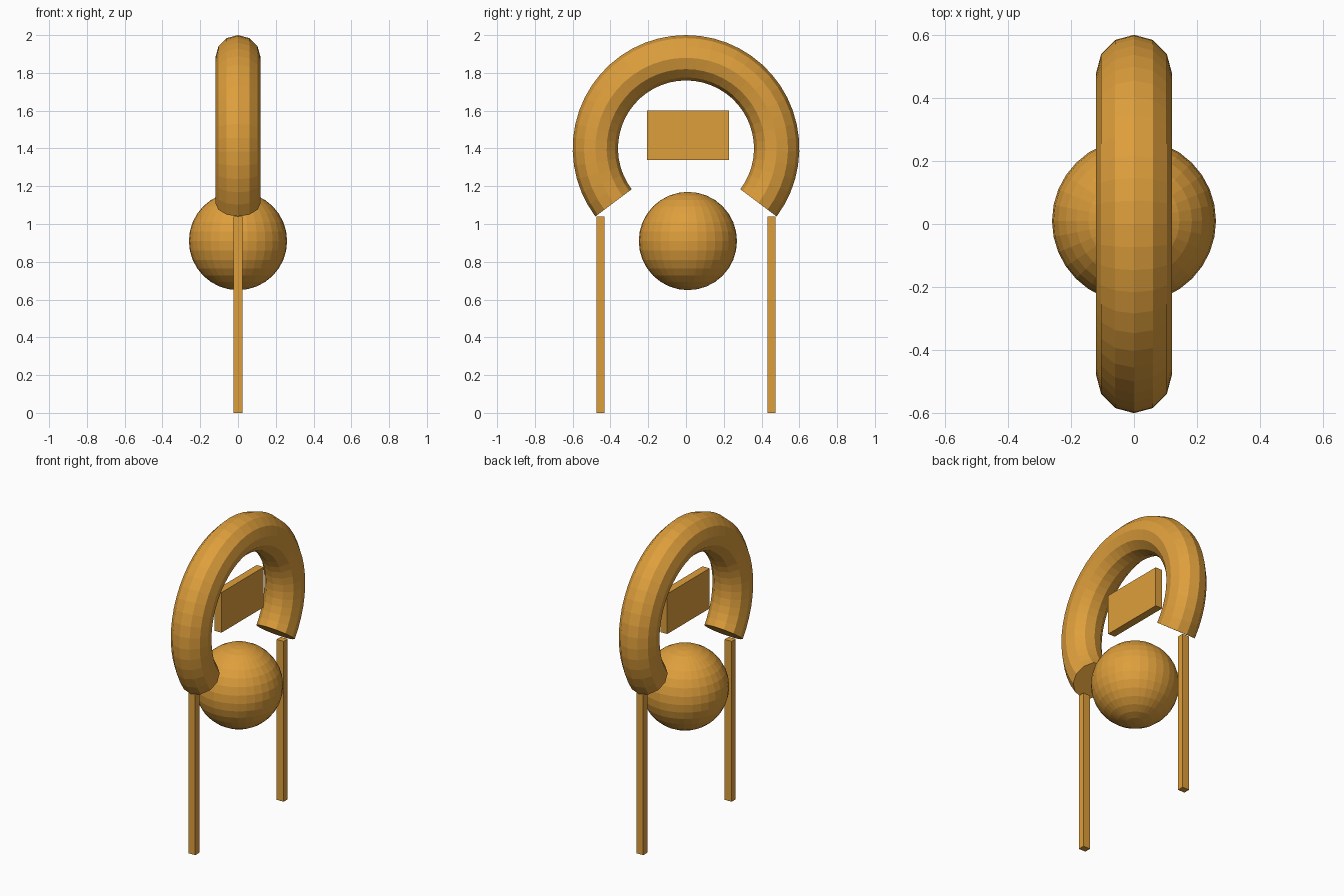
import bpy, bmesh, math
from mathutils import Vector

if "Cube" in bpy.data.objects:
    bpy.data.objects.remove(bpy.data.objects["Cube"])

mat = bpy.data.materials.new("amber")
mat.diffuse_color = (0.73, 0.345, 0.045, 1)
mat.use_nodes = True
mat.node_tree.nodes["Principled BSDF"].inputs["Base Color"].default_value = mat.diffuse_color


def finish(bm, name):
    bmesh.ops.recalc_face_normals(bm, faces=bm.faces)
    me = bpy.data.meshes.new(name)
    bm.to_mesh(me)
    bm.free()
    me.materials.append(mat)
    ob = bpy.data.objects.new(name, me)
    bpy.context.collection.objects.link(ob)
    return ob


def box(name, center, size):
    bm = bmesh.new()
    bmesh.ops.create_cube(bm, size=1)
    bmesh.ops.scale(bm, vec=size, verts=bm.verts)
    bmesh.ops.translate(bm, vec=center, verts=bm.verts)
    return finish(bm, name)


# Thick open ring, faceted tube with flat capped ends
R, r, sides, steps = 0.48, 0.12, 12, 36
start, end = math.radians(-36.87), math.radians(216.87)
bm = bmesh.new()
rings = []
for i in range(steps + 1):
    a = start + (end - start) * i / steps
    ring = []
    for j in range(sides):
        t = 2 * math.pi * j / sides
        d = R + r * math.cos(t)
        ring.append(bm.verts.new((r * math.sin(t), d * math.cos(a), 1.4 + d * math.sin(a))))
    rings.append(ring)
for p, q in zip(rings, rings[1:]):
    for j in range(sides):
        k = (j + 1) % sides
        bm.faces.new((p[j], p[k], q[k], q[j]))
bm.faces.new(rings[0])
bm.faces.new(rings[-1])
finish(bm, "open_ring")

# Ball below the ring
bm = bmesh.new()
bmesh.ops.create_uvsphere(bm, u_segments=32, v_segments=16, radius=0.26)
bmesh.ops.translate(bm, vec=Vector((0, 0.01, 0.91)), verts=bm.verts)
finish(bm, "ball")

# Thin plate inside the ring
box("plate", Vector((0, 0.011, 1.47)), Vector((0.05, 0.434, 0.26)))

# Two upright posts
for name, s in (("front_post", -1), ("back_post", 1)):
    box(name, Vector((0, s * 0.453, 0.52)), Vector((0.05, 0.042, 1.04)))
